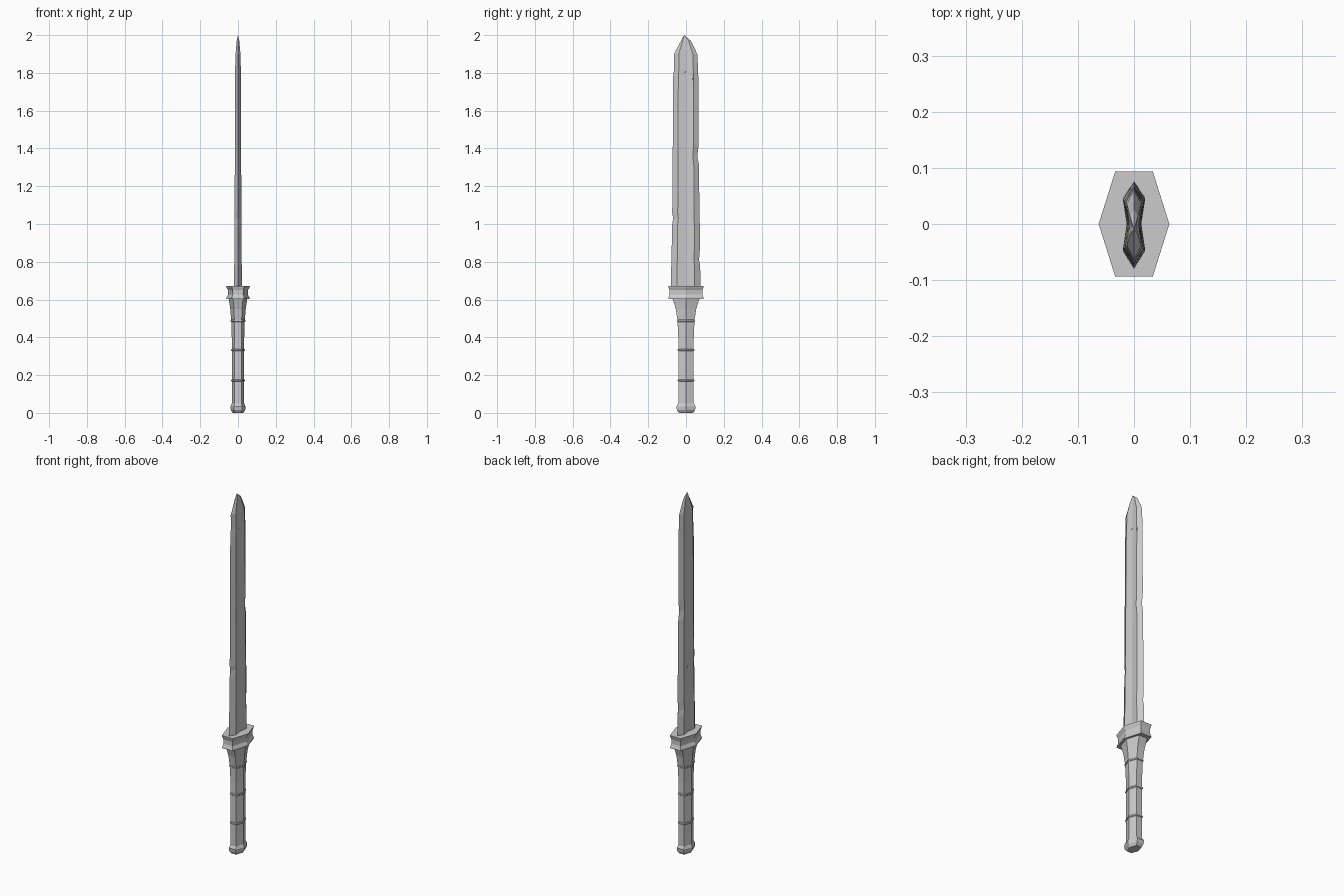
import bpy, bmesh
from mathutils import Vector

default = bpy.data.objects.get("Cube")
if default:
    bpy.data.objects.remove(default)

steel = bpy.data.materials.new("worn grey")
steel.use_nodes = True
GREY = (0.6, 0.6, 0.6, 1)
steel.diffuse_color = GREY
steel.node_tree.nodes["Principled BSDF"].inputs["Base Color"].default_value = GREY


def loft(name, sections):
    """Skin a closed solid through rings of points, bottom to top."""
    bm = bmesh.new()
    rings = [[bm.verts.new(p) for p in ring] for ring in sections]
    for low, high in zip(rings, rings[1:]):
        n = len(low)
        for i in range(n):
            j = (i + 1) % n
            bm.faces.new((low[i], low[j], high[j], high[i]))
    bm.faces.new(rings[0][::-1])
    bm.faces.new(rings[-1])
    bmesh.ops.remove_doubles(bm, verts=bm.verts, dist=0.00001)
    bmesh.ops.recalc_face_normals(bm, faces=bm.faces)
    mesh = bpy.data.meshes.new(name)
    bm.to_mesh(mesh)
    bm.free()
    mesh.materials.append(steel)
    obj = bpy.data.objects.new(name, mesh)
    bpy.context.collection.objects.link(obj)
    return obj


def hexagon(z, x, y):
    """Flat front and back, with a ridge on each side."""
    c = x * 0.53
    return [(x, 0, z), (c, y, z), (-c, y, z), (-x, 0, z), (-c, -y, z), (c, -y, z)]


def hex_part(name, profile):
    return loft(name, [hexagon(*row) for row in profile])


# Grip, flaring up to the guard
hex_part("grip", [(0.04, 0.033, 0.041), (0.40, 0.033, 0.041), (0.49, 0.036, 0.045),
                  (0.55, 0.041, 0.054), (0.61, 0.050, 0.073)])

# Raised bands around the grip
for name, z, x, y in (("lower_band", 0.172, 0.036, 0.045),
                      ("middle_band", 0.333, 0.036, 0.045),
                      ("upper_band", 0.488, 0.039, 0.048)):
    hex_part(name, [(z - 0.006, x - 0.003, y - 0.004), (z - 0.003, x, y),
                    (z + 0.003, x, y), (z + 0.006, x - 0.003, y - 0.004)])

# Pommel with bevelled rims
hex_part("pommel", [(0, 0.028, 0.037), (0.014, 0.038, 0.048),
                    (0.034, 0.040, 0.051), (0.050, 0.033, 0.042)])

# Guard with a waisted side
hex_part("guard", [(0.603, 0.061, 0.094), (0.612, 0.060, 0.092), (0.626, 0.052, 0.087),
                   (0.650, 0.053, 0.087), (0.664, 0.061, 0.092), (0.673, 0.063, 0.094)])


# Blade: hollow centre, two ridges per side, nicked cutting edges
def blade_section(z, back, front, thick, mid=0):
    rf, rb = mid + (front - mid) * 0.6, mid + (back - mid) * 0.6
    hollow = thick * 0.65
    return [(hollow, mid, z), (thick, rb, z), (0, back, z), (-thick, rb, z),
            (-hollow, mid, z), (-thick, rf, z), (0, front, z), (thick, rf, z)]


blade_rows = [
    (0.660, 0.077, -0.080, 0.020), (0.780, 0.075, -0.078, 0.020),
    (0.810, 0.069, -0.077, 0.019), (0.860, 0.073, -0.076, 0.019),
    (1.000, 0.073, -0.073, 0.019), (1.030, 0.072, -0.068, 0.018),
    (1.060, 0.071, -0.073, 0.018), (1.310, 0.069, -0.071, 0.017),
    (1.360, 0.060, -0.071, 0.017), (1.420, 0.067, -0.070, 0.017),
    (1.780, 0.065, -0.068, 0.015), (1.820, 0.064, -0.063, 0.015),
    (1.900, 0.060, -0.064, 0.013), (1.970, 0.026, -0.026, 0.007, -0.005),
    (2.000, -0.010, -0.010, 0, -0.010)]
blade = loft("blade", [blade_section(*row) for row in blade_rows])


# Battle scars: shallow wedges cut into the blade faces
def gouge(name, side, start, end, width, surface, depth):
    a, b = Vector((0, *start)), Vector((0, *end))
    across = (b - a).normalized().cross(Vector((1, 0, 0))) * width
    middle = a.lerp(b, 0.35)
    outer = [a, middle + across, b, middle - across]
    inside = Vector((side * (surface - depth), 0, 0))
    outside = Vector((side * (surface + 0.01), 0, 0))
    cutter = loft(name, [[middle.lerp(p, 0.3) + inside for p in outer],
                         [p + outside for p in outer]])
    cutter.hide_render = True
    cutter.hide_viewport = True
    cut = blade.modifiers.new(name, "BOOLEAN")
    cut.operation = "DIFFERENCE"
    cut.solver = "EXACT"
    cut.object = cutter


gouge("long_scar_cutter", 1, (0.046, 1.81), (0.030, 1.74), 0.006, 0.014, 0.006)
gouge("short_scar_cutter", 1, (-0.012, 1.80), (0.008, 1.81), 0.005, 0.011, 0.005)
gouge("left_scar_cutter", -1, (0.014, 1.06), (-0.002, 1.00), 0.004, 0.013, 0.004)
